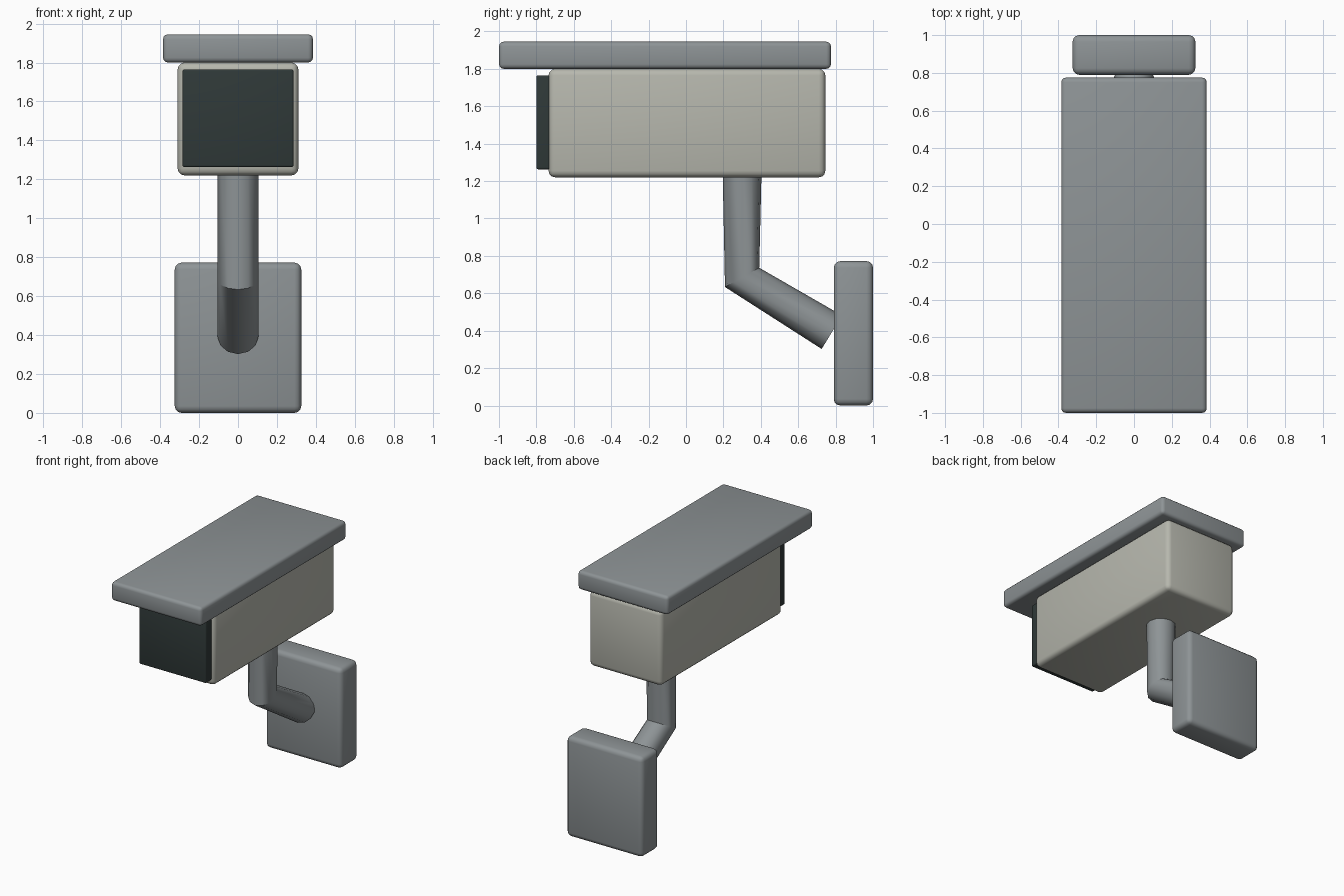
import bpy
import math
from mathutils import Vector

default_cube = bpy.data.objects.get("Cube")
if default_cube:
    bpy.data.objects.remove(default_cube, do_unlink=True)


def material(name, rgb):
    mat = bpy.data.materials.new(name)
    mat.use_nodes = True
    color = (*rgb, 1.0)
    mat.diffuse_color = color
    mat.node_tree.nodes["Principled BSDF"].inputs["Base Color"].default_value = color
    return mat


grey = material("mid grey", (0.27, 0.295, 0.305))
cream = material("warm light grey", (0.47, 0.475, 0.42))
dark = material("dark glass", (0.029, 0.041, 0.040))


def select_only(obj):
    bpy.ops.object.select_all(action="DESELECT")
    obj.select_set(True)
    bpy.context.view_layer.objects.active = obj


def rounded_box(name, low, high, radius, mat):
    """Box between two corners with softened edges."""
    low, high = Vector(low), Vector(high)
    bpy.ops.mesh.primitive_cube_add(size=1, location=(low + high) / 2)
    obj = bpy.context.object
    obj.name = obj.data.name = name
    obj.scale = high - low
    bpy.ops.object.transform_apply(location=False, rotation=False, scale=True)
    bevel = obj.modifiers.new("Rounded edges", "BEVEL")
    bevel.width = radius
    bevel.segments = 3
    bpy.ops.object.modifier_apply(modifier=bevel.name)
    bpy.ops.object.shade_smooth_by_angle(angle=math.radians(35))
    obj.data.materials.append(mat)
    return obj


# Camera housing, sunshade, lens window and wall plate
rounded_box("sunshade", (-0.385, -1.0, 1.80), (0.385, 0.775, 1.945), 0.025, grey)
rounded_box("housing", (-0.31, -0.735, 1.22), (0.31, 0.745, 1.80), 0.035, cream)
rounded_box("lens_window", (-0.285, -0.80, 1.263), (0.285, -0.70, 1.765), 0.01, dark)
rounded_box("wall_plate", (-0.325, 0.79, 0.0), (0.325, 1.0, 0.772), 0.035, grey)

# Bent support arm: a twelve-sided tube along a simple path
path = bpy.data.curves.new("support_arm", "CURVE")
path.dimensions = "3D"
path.bevel_depth = 0.105
path.bevel_resolution = 4
path.use_fill_caps = True
spline = path.splines.new("POLY")
points = [(0, 0.30, 1.30), (0, 0.30, 0.685), (0, 0.78, 0.392)]
spline.points.add(len(points) - 1)
for point, co in zip(spline.points, points):
    point.co = (*co, 1.0)
path.materials.append(grey)
arm = bpy.data.objects.new("support_arm", path)
bpy.context.collection.objects.link(arm)
select_only(arm)
bpy.ops.object.convert(target="MESH")
bpy.ops.object.shade_smooth_by_angle(angle=math.radians(40))
